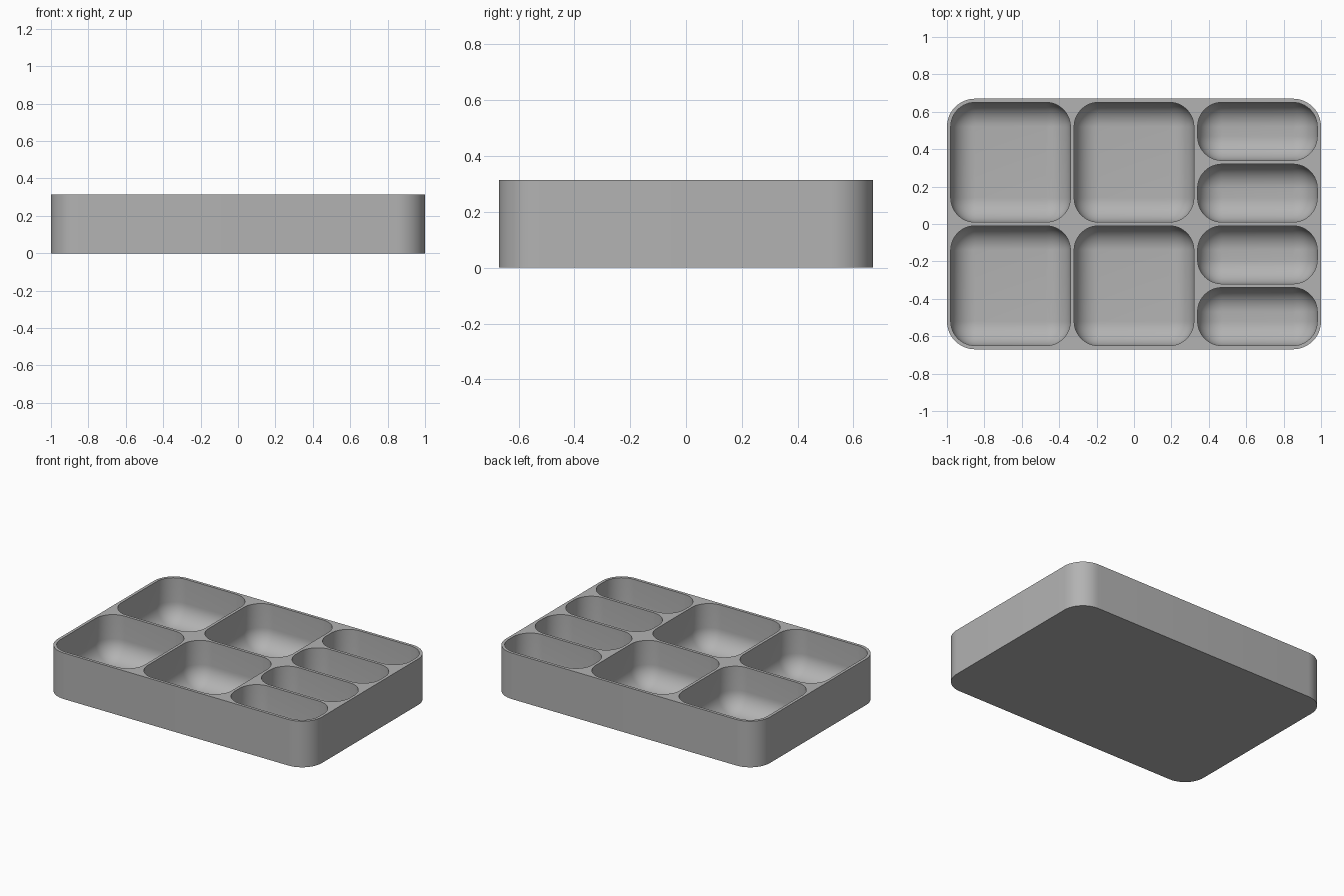
import bpy
import bmesh
from math import sin, cos, pi

if "Cube" in bpy.data.objects:
    bpy.data.objects.remove(bpy.data.objects["Cube"], do_unlink=True)

PITCH, WALL, HEIGHT = 0.66, 0.02, 0.315
WIDTH, DEPTH = 3 * PITCH + WALL, 2 * PITCH + WALL
OUTER_R, POCKET_R = 0.15, 0.13
STEPS = 12

grey = bpy.data.materials.new("plain_grey")
grey.use_nodes = True
colour = (0.45, 0.45, 0.45, 1)
grey.diffuse_color = colour
grey.node_tree.nodes["Principled BSDF"].inputs["Base Color"].default_value = colour


def ring(bm, cx, cy, w, d, r, z):
    """Rounded rectangle of vertices at height z."""
    verts = []
    for q, (sx, sy) in enumerate([(1, 1), (-1, 1), (-1, -1), (1, -1)]):
        for i in range(STEPS + 1):
            a = (q + i / STEPS) * pi / 2
            verts.append(bm.verts.new((cx + sx * (w / 2 - r) + r * cos(a),
                                       cy + sy * (d / 2 - r) + r * sin(a), z)))
    return verts


def loft(bm, rings):
    """Closed solid through rings listed from bottom to top."""
    bm.faces.new(rings[0][::-1])
    for low, high in zip(rings, rings[1:]):
        for i in range(len(low)):
            j = (i + 1) % len(low)
            bm.faces.new((low[i], low[j], high[j], high[i]))
    bm.faces.new(rings[-1])


def make_object(name, bm):
    bmesh.ops.remove_doubles(bm, verts=bm.verts, dist=0.0001)
    bmesh.ops.recalc_face_normals(bm, faces=bm.faces)
    mesh = bpy.data.meshes.new(name)
    bm.to_mesh(mesh)
    bm.free()
    mesh.materials.append(grey)
    obj = bpy.data.objects.new(name, mesh)
    bpy.context.collection.objects.link(obj)
    return obj


def add_pocket(bm, cx, cy, w, d):
    """Pocket with rounded corners and a filleted floor."""
    rings = []
    for i in range(STEPS + 1):
        a = i / STEPS * pi / 2
        inset = POCKET_R * (1 - sin(a))
        rings.append(ring(bm, cx, cy, w - 2 * inset, d - 2 * inset,
                          POCKET_R - inset, WALL + POCKET_R * (1 - cos(a))))
    rings.append(ring(bm, cx, cy, w, d, POCKET_R, HEIGHT + 0.1))
    loft(bm, rings)


# Solid tray body
bm = bmesh.new()
loft(bm, [ring(bm, 0, 0, WIDTH, DEPTH, OUTER_R, z) for z in (0, HEIGHT)])
tray = make_object("compartment_tray", bm)

# Four square pockets and four narrow pockets
bm = bmesh.new()
for side in (-1, 1):
    for x in (-PITCH, 0):
        add_pocket(bm, x, side * PITCH / 2, PITCH - WALL, PITCH - WALL)
    for k in (1, 3):
        add_pocket(bm, PITCH, side * k * PITCH / 4, PITCH - WALL, PITCH / 2 - WALL)
cutter = make_object("pocket_cutter", bm)
cutter.hide_render = True

# Cut the pockets out of the body
cut = tray.modifiers.new("pockets", "BOOLEAN")
cut.operation = "DIFFERENCE"
cut.solver = "EXACT"
cut.object = cutter
bpy.ops.object.select_all(action="DESELECT")
bpy.context.view_layer.objects.active = tray
tray.select_set(True)
bpy.ops.object.modifier_apply(modifier=cut.name)
bpy.data.objects.remove(cutter, do_unlink=True)
bpy.ops.object.shade_smooth_by_angle(angle=0.6)
